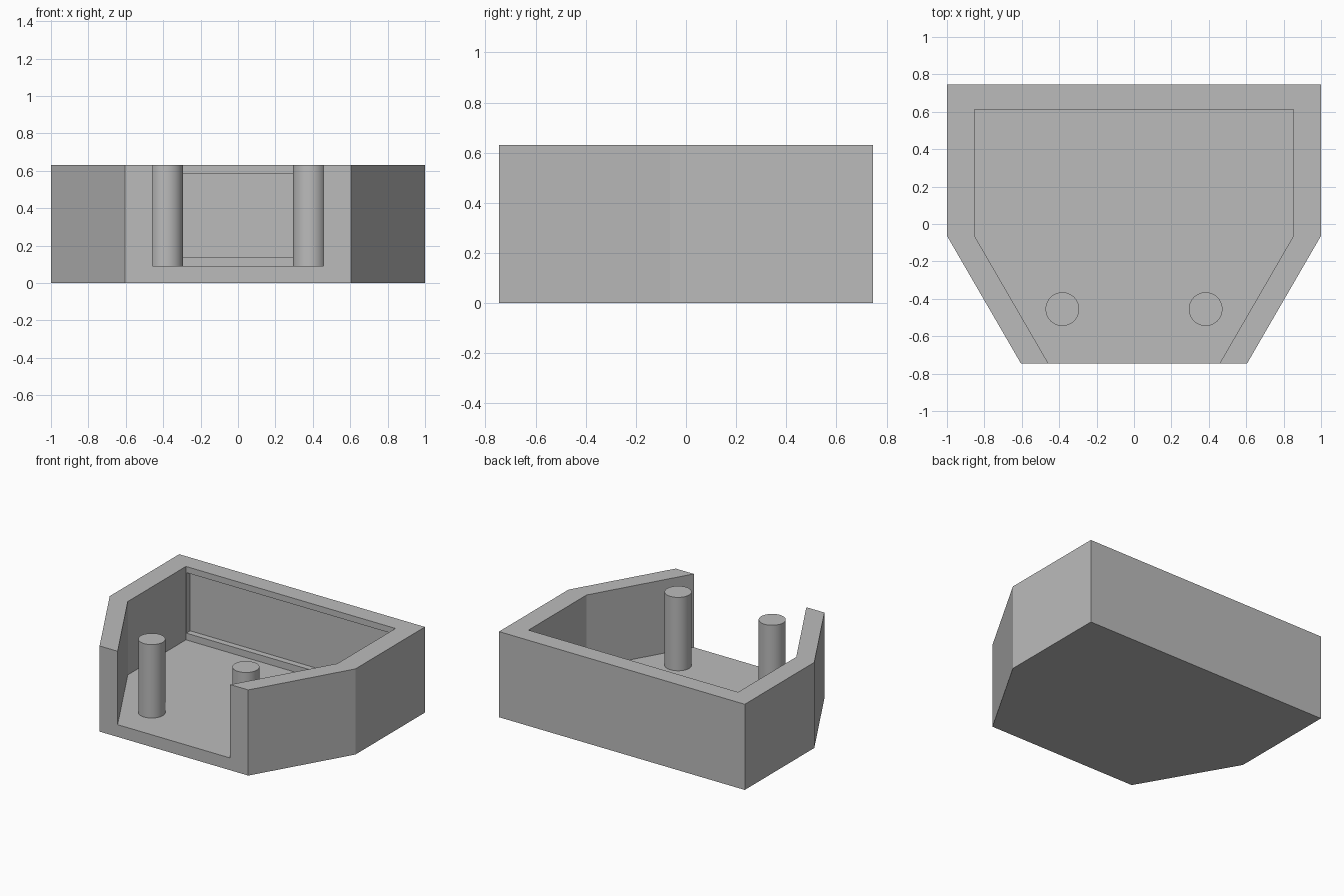
import bpy
import bmesh
import math

cube = bpy.data.objects.get("Cube")
if cube:
    bpy.data.objects.remove(cube, do_unlink=True)

HEIGHT, FLOOR = 0.63, 0.09
BACK, FRONT, BEND = 0.745, -0.745, -0.063
INNER_X, INNER_BACK = 0.853, 0.613
SLOPE = 0.395 / (BEND - FRONT)      # sideways taper of the angled walls

grey = bpy.data.materials.new("light grey")
grey.use_nodes = True
grey.diffuse_color = (0.5, 0.5, 0.5, 1)
grey.node_tree.nodes["Principled BSDF"].inputs["Base Color"].default_value = (0.5, 0.5, 0.5, 1)


def add_object(name, bm):
    bmesh.ops.recalc_face_normals(bm, faces=bm.faces)
    mesh = bpy.data.meshes.new(name)
    bm.to_mesh(mesh)
    bm.free()
    mesh.materials.append(grey)
    obj = bpy.data.objects.new(name, mesh)
    bpy.context.collection.objects.link(obj)
    return obj


def prism(name, half, z0, z1):
    """Mirror a half outline across x and extrude it upwards."""
    outline = half + [(-x, y) for x, y in reversed(half)]
    bm = bmesh.new()
    face = bm.faces.new([bm.verts.new((x, y, z0)) for x, y in outline])
    top = bmesh.ops.extrude_face_region(bm, geom=[face])["geom"]
    bmesh.ops.translate(bm, vec=(0, 0, z1 - z0),
                        verts=[v for v in top if isinstance(v, bmesh.types.BMVert)])
    return add_object(name, bm)


def tapered(width, back, front):
    return [(width - SLOPE * (BEND - front), front), (width, BEND), (width, back)]


def cut(target, cutter):
    cutter.hide_render = True
    mod = target.modifiers.new("cut", "BOOLEAN")
    mod.operation = "DIFFERENCE"
    mod.solver = "EXACT"
    mod.object = cutter
    bpy.context.view_layer.objects.active = target
    bpy.ops.object.modifier_apply(modifier=mod.name)
    bpy.data.objects.remove(cutter, do_unlink=True)


# Open-fronted tray with tapered side walls
tray = prism("tray", tapered(1.0, BACK, FRONT), 0, HEIGHT)
cut(tray, prism("cavity_cutter", tapered(INNER_X, INNER_BACK, FRONT - 0.1), FLOOR, HEIGHT + 0.1))

# Shallow recess in the inside of the back wall
cut(tray, prism("recess_cutter", [(0.85, 0.5), (0.85, INNER_BACK + 0.045)], 0.14, 0.585))

# Two round posts standing on the floor
for side, name in ((1, "left_post"), (-1, "right_post")):
    bm = bmesh.new()
    bmesh.ops.create_cone(bm, cap_ends=True, segments=48, radius1=0.09, radius2=0.09,
                          depth=HEIGHT - FLOOR + 0.01)
    bmesh.ops.translate(bm, verts=bm.verts,
                        vec=(side * 0.383, -0.455, (HEIGHT + FLOOR - 0.01) / 2))
    post = add_object(name, bm)
    bpy.ops.object.select_all(action="DESELECT")
    post.select_set(True)
    bpy.context.view_layer.objects.active = post
    bpy.ops.object.shade_smooth_by_angle(angle=math.radians(30))
